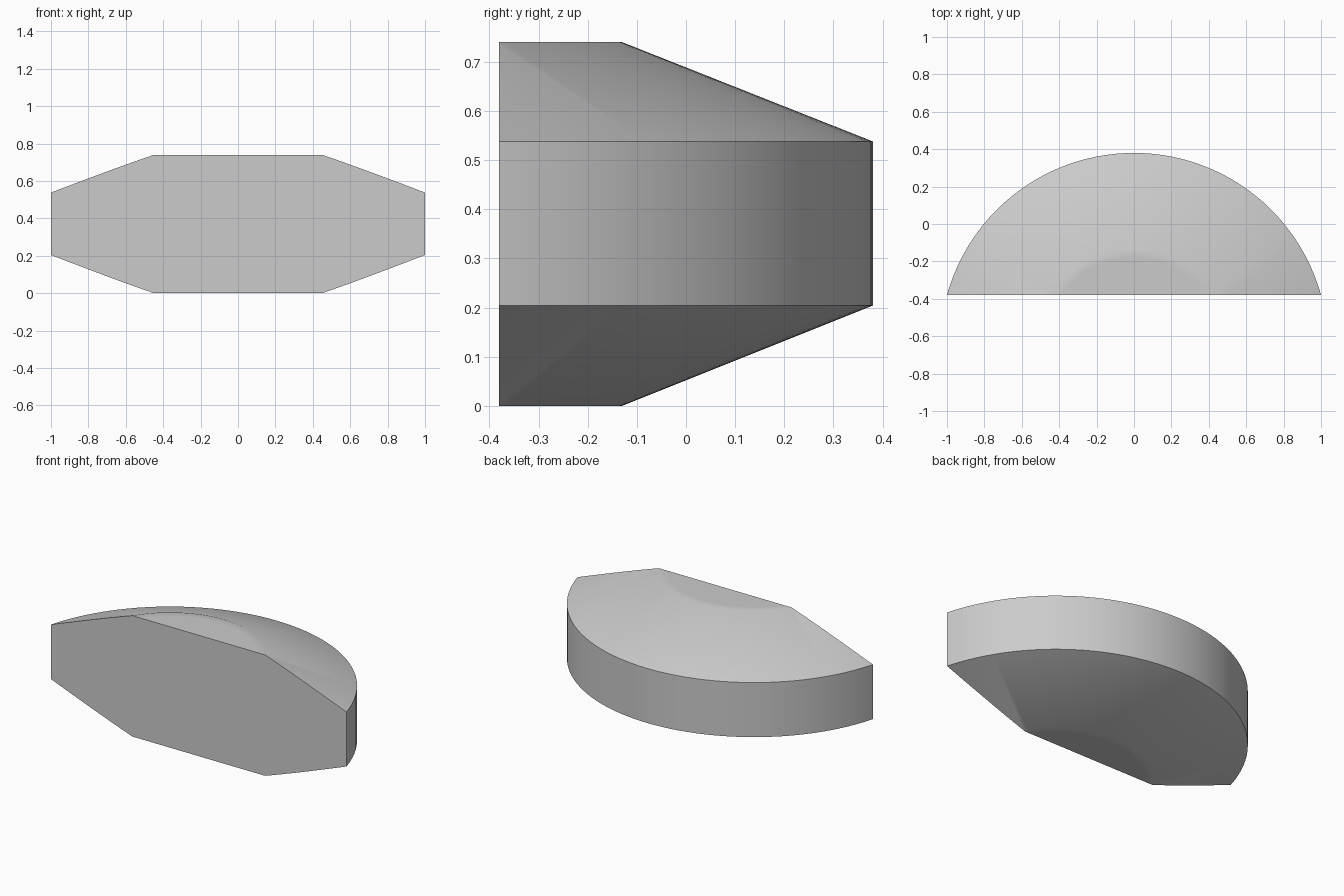
import bpy
import bmesh
import math

cube = bpy.data.objects.get("Cube")
if cube:
    bpy.data.objects.remove(cube, do_unlink=True)

HEIGHT = 0.74
OUTER, INNER = 1.038, 0.528
AXIS_Y, FRONT_Y = -0.658, -0.38
SEGMENTS = 128

# Single plain grey
grey = bpy.data.materials.new("plain grey")
grey.use_nodes = True
colour = (0.6, 0.6, 0.6, 1)
grey.diffuse_color = colour
grey.node_tree.nodes["Principled BSDF"].inputs["Base Color"].default_value = colour

# Double-bevelled disc turned around an upright axis
profile = [(INNER - 0.05, 0), (INNER, 0), (OUTER, 0.204),
           (OUTER, 0.538), (INNER, HEIGHT), (INNER - 0.05, HEIGHT)]
bm = bmesh.new()
rings = []
for radius, z in profile:
    ring = []
    for i in range(SEGMENTS):
        a = 2 * math.pi * i / SEGMENTS
        ring.append(bm.verts.new((radius * math.cos(a), AXIS_Y + radius * math.sin(a), z)))
    rings.append(ring)
for low, high in zip(rings, rings[1:]):
    for i in range(SEGMENTS):
        j = (i + 1) % SEGMENTS
        bm.faces.new((low[i], low[j], high[j], high[i]))
bm.faces.new(rings[0][::-1])
bm.faces.new(rings[-1])

# Slice away the front of the disc and close the flat face
geom = bm.verts[:] + bm.edges[:] + bm.faces[:]
cut = bmesh.ops.bisect_plane(bm, geom=geom, dist=1e-5, plane_co=(0, FRONT_Y, 0),
                             plane_no=(0, -1, 0), clear_outer=True)
rim = [e for e in cut["geom_cut"] if isinstance(e, bmesh.types.BMEdge)]
bmesh.ops.edgeloop_fill(bm, edges=rim)
bmesh.ops.recalc_face_normals(bm, faces=bm.faces[:])

mesh = bpy.data.meshes.new("bevelled_disc_segment")
bm.to_mesh(mesh)
bm.free()
mesh.materials.append(grey)
segment = bpy.data.objects.new("bevelled_disc_segment", mesh)
bpy.context.collection.objects.link(segment)

# Soft bevel shoulders, sharp rims and front outline
bpy.ops.object.select_all(action="DESELECT")
segment.select_set(True)
bpy.context.view_layer.objects.active = segment
bpy.ops.object.shade_smooth_by_angle(angle=math.radians(30))
